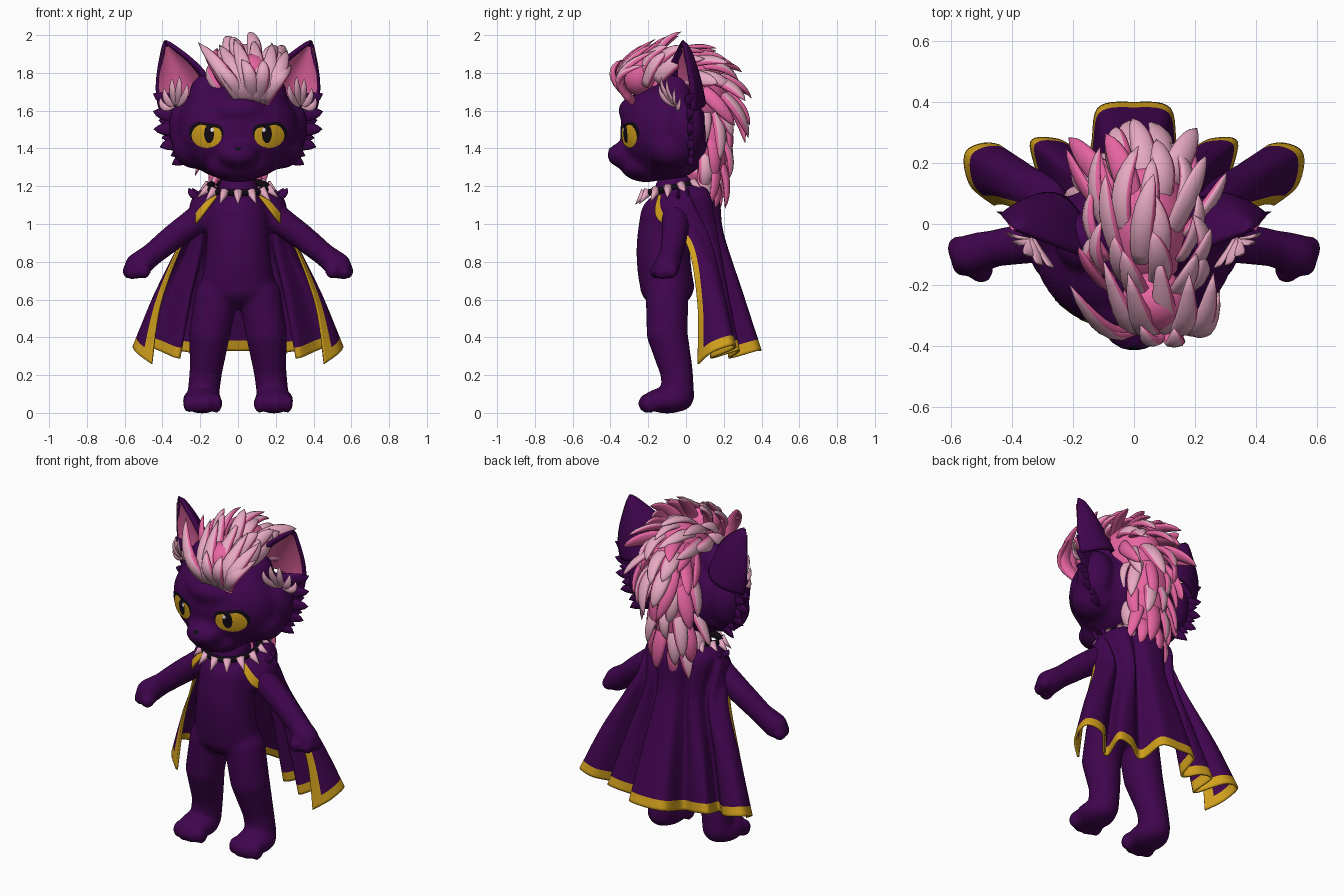
import bpy, bmesh, math, random
from mathutils import Vector, Matrix
from mathutils.bvhtree import BVHTree

random.seed(7)
cube = bpy.data.objects.get("Cube")
if cube:
    bpy.data.objects.remove(cube)


def material(name, *rgb):
    m = bpy.data.materials.new(name)
    m.use_nodes = True
    m.diffuse_color = (*rgb, 1)
    m.node_tree.nodes["Principled BSDF"].inputs["Base Color"].default_value = (*rgb, 1)
    return m


PURPLE = material("purple fur", .05, .0015, .075)
GOLD = material("gold", .64, .35, .012)
LIGHT = material("light pink", .8, .4, .54)
HOT = material("hot pink", .8, .13, .36)
BLACK = material("black", .006, .003, .008)
WHITE = material("white", .9, .9, .9)


def build(name, bm, *mats):
    bmesh.ops.recalc_face_normals(bm, faces=bm.faces)
    for f in bm.faces:
        f.smooth = True
    me = bpy.data.meshes.new(name)
    bm.to_mesh(me)
    bm.free()
    for m in mats:
        me.materials.append(m)
    ob = bpy.data.objects.new(name, me)
    bpy.context.collection.objects.link(ob)
    return ob


def blob(bm, loc, size):
    bmesh.ops.create_icosphere(bm, subdivisions=3, radius=1,
                               matrix=Matrix.LocRotScale(Vector(loc), None, Vector(size)))


def limb(bm, side, *pts):
    # chain of spheres (x, y, z, radius), fused later by the remesh
    for a, b in zip(pts, pts[1:]):
        for i in range(7):
            p = Vector(a).lerp(Vector(b), i / 6)
            blob(bm, (p.x * side, p.y, p.z), [p.w] * 3)


def fuse(ob, voxel, rounds):
    r = ob.modifiers.new("Fuse", 'REMESH')
    r.mode, r.voxel_size, r.use_smooth_shade = 'VOXEL', voxel, True
    s = ob.modifiers.new("Soften", 'SMOOTH')
    s.factor, s.iterations = .5, rounds


def mirror(ob):
    ob.modifiers.new("Mirror", 'MIRROR')


def lock(bm, p0, p1, p2, r, n, hot=False, flat=.5):
    # tapered, flattened tuft along a quadratic curve, second colour on its underside and one rim
    p0, p1, p2, n = map(Vector, (p0, p1, p2, n))
    rings = []
    for i in range(10):
        t = i / 9
        c = p0 * (1 - t) ** 2 + p1 * 2 * t * (1 - t) + p2 * t * t
        tan = ((p1 - p0) * (1 - t) + (p2 - p1) * t).normalized()
        side = tan.cross(n).normalized()
        up = side.cross(tan)
        w = r * (.55 + 1.3 * t) * (1 - t) ** .75 + .001
        rings.append([bm.verts.new(c + side * w * math.cos(k * math.pi / 4)
                                   + up * w * flat * math.sin(k * math.pi / 4)) for k in range(8)])
    for a, b in zip(rings, rings[1:]):
        for k in range(8):
            f = bm.faces.new((a[k], a[k - 7], b[k - 7], b[k]))
            f.material_index = int(hot or k not in (1, 2, 3))
    bm.faces.new(rings[0])
    bm.faces.new(rings[-1])


def sheet(fn, nu, nv, rule=lambda i, j: 0):
    bm = bmesh.new()
    g = [[bm.verts.new(fn(i / nu, j / nv)) for i in range(nu + 1)] for j in range(nv + 1)]
    for j in range(nv):
        for i in range(nu):
            f = bm.faces.new((g[j][i], g[j][i + 1], g[j + 1][i + 1], g[j + 1][i]))
            f.material_index = rule(i, j)
    return bm


def spline(pts, t):
    n = len(pts) - 1
    i = min(int(t * n), n - 1)
    f = t * n - i
    a, b, c, d = (pts[max(0, min(n, i + k))] for k in (-1, 0, 1, 2))
    return b + (c - a) * f / 2 + (a * 2 - b * 5 + c * 4 - d) * f * f / 2 + (b * 3 - a - c * 3 + d) * f ** 3 / 2


# Body with arms, legs, fingers and toes
bm = bmesh.new()
for i in range(9):
    t = i / 8
    blob(bm, (0, -.1 - .02 * math.sin(math.pi * t), 1.03 - .36 * t), (.165 + .035 * t * t, .145, .14 - .02 * t))
blob(bm, (0, -.06, 1.17), (.11, .11, .11))
for s in (1, -1):
    limb(bm, s, (.15, -.05, 1.07, .08), (.33, -.06, .94, .07), (.46, -.08, .835, .062), (.53, -.1, .78, .07))
    for x, y, z in ((.575, -.08, .75), (.56, -.13, .745), (.5, -.155, .75)):
        blob(bm, (x * s, y, z), (.04, .042, .042))
    limb(bm, s, (.115, -.1, .62, .115), (.15, -.1, .42, .11), (.17, -.05, .22, .088), (.185, -.04, .09, .085))
    blob(bm, (.19 * s, -.1, .066), (.105, .13, .07))
    for k in range(4):
        blob(bm, ((.115 + .048 * k) * s, -.19 - .02 * (k in (1, 2)), .05), (.034, .045, .052))
fuse(build("body", bm, PURPLE), .014, 8)

# Head with muzzle, brow, cheeks and ear roots
bm = bmesh.new()
blob(bm, (0, -.1, 1.495), (.325, .25, .27))
blob(bm, (0, -.31, 1.365), (.11, .11, .075))
blob(bm, (0, -.21, 1.31), (.17, .14, .09))
blob(bm, (0, -.23, 1.6), (.17, .13, .09))
for s in (1, -1):
    blob(bm, (.22 * s, -.07, 1.41), (.13, .14, .12))
    blob(bm, (.27 * s, -.01, 1.51), (.1, .11, .16))
    blob(bm, (.15 * s, -.06, 1.69), (.11, .1, .11))
head = build("head", bm, PURPLE)
fuse(head, .014, 14)

# Face details laid on the head as thin plates
bpy.context.view_layer.update()
surface = BVHTree.FromObject(head, bpy.context.evaluated_depsgraph_get())


def plate(name, mat, lift, cx, cz, rx, rz, slant=0, cut=1):
    # rounded patch, its top cut flat at a slant
    def point(u, v):
        a = u * math.tau
        x = rx * math.cos(a)
        z = min(rz * math.sin(a), rz * cut + slant * x)
        hit = surface.ray_cast(Vector((cx + x * v, -2, cz + z * v)), Vector((0, 1, 0)))[0]
        return (hit or Vector((cx, -.3, cz))) + Vector((cx, -1, 0)).normalized() * lift
    bm = sheet(point, 32, 8)
    bmesh.ops.remove_doubles(bm, verts=bm.verts, dist=.0001)
    return build(name, bm, mat)


for args in (("eyelid", BLACK, .003, .168, 1.484, .092, .066, .15, .8),
             ("iris", GOLD, .005, .165, 1.468, .08, .065, .2, .8),
             ("pupil", BLACK, .007, .152, 1.477, .026, .049),
             ("eye_glint", WHITE, .009, .136, 1.498, .009, .011)):
    mirror(plate(*args))
plate("nose", BLACK, .004, 0, 1.398, .018, .01)

# Ears: cupped shells with pink lining and tufts
axis, across, back = Vector((.115, .02, .31)), Vector((.14, .07, -.06)), Vector((-.25, .97, 0))


def ear(u, v, lift=0):
    w = max(1 - v, 0) ** .75 * (1 + .2 * math.sin(math.pi * v))
    return (Vector((.27, -.04, 1.655)) + axis * v + across * u * w
            + back * (.13 * (1 - u * u) * max(1 - v, 0) ** .6 - lift))


shell = build("ear", sheet(lambda u, v: ear(u * 2 - 1, v), 16, 16), PURPLE)
shell.modifiers.new("Thickness", 'SOLIDIFY').thickness = .02
shell.modifiers["Thickness"].offset = 0
mirror(shell)
mirror(build("ear_lining", sheet(lambda u, v: ear(u * 1.6 - .7, v * .92, .018), 12, 12), HOT))
bm = bmesh.new()
for x, y, z in ((.27, -.14, 1.74), (.31, -.13, 1.78), (.35, -.1, 1.77), (.39, -.06, 1.72), (.41, -.03, 1.67)):
    lock(bm, (.3 + x * .1, -.05, 1.63), (x, y - .01, z - .08), (x, y, z), .026, (.4, -.9, 0), flat=.35)
mirror(build("ear_tuft", bm, LIGHT))

# Fur points on cheeks and shoulders
bm = bmesh.new()
for k in range(9):
    z = 1.69 - .047 * k
    reach = .45 - .03 * (k % 2) - .004 * max(0, k - 3) ** 2
    low = .055 - .014 * k
    lock(bm, (.2, -.01, z - low), (reach - .09, .01, z - low), (reach, .04, z), .055, (.4, -1, 0), flat=.35)
for x, y in ((.19, -.04), (.17, .01)):
    lock(bm, (x, y, 1.13), (x + .06, y, 1.15), (x + .07, y, 1.19), .025, (0, -1, 0))
mirror(build("fur_points", bm, PURPLE))

# Hair: inner mass, crest locks and swept forelock
bm = bmesh.new()
blob(bm, (.04, 0, 1.68), (.15, .22, .22))
blob(bm, (.01, .13, 1.46), (.13, .1, .24))
blob(bm, (.07, -.25, 1.79), (.11, .1, .11))
build("hair_mass", bm, HOT)
crest = [Vector((0, y, z)) for y, z in ((-.27, 1.78), (-.2, 1.85), (-.08, 1.88), (.04, 1.87), (.15, 1.81),
                                        (.22, 1.69), (.21, 1.54), (.2, 1.4), (.17, 1.26))]
bm = bmesh.new()
ROWS = 11
for i in range(ROWS):
    t = i / (ROWS - 1)
    c = spline(crest, t)
    flow = (spline(crest, min(1, t + .02)) - spline(crest, max(0, t - .02))).normalized()
    out = Vector((0, -flow.z, flow.y))
    if out.dot(c - Vector((0, -.02, 1.62))) < 0:
        out.negate()
    for k in range(5):
        a = (k - 2) * .6 + random.uniform(-.15, .15) + (.15 if i % 2 else -.15)
        width = .18 - .07 * t
        n = out * math.cos(a) + Vector((math.sin(a), 0, 0))
        root = c - out * (1 - math.cos(a)) * .13 + Vector((.05 * (1 - t) + width * math.sin(a), 0, 0)) - n * .03
        reach = random.uniform(.22, .32) - .07 * t
        drift = Vector((random.uniform(-.07, .07), 0, -.03))
        lock(bm, root, root + n * .1 + flow * reach * .5,
             root + n * random.uniform(.04, .1) + flow * reach + drift,
             random.uniform(.045, .065), n, random.random() < .1 + .5 * t * t, .45)
for x, y, z, r in ((-.21, -.2, 1.96, .055), (-.17, -.26, 1.88, .045), (-.1, -.12, 1.95, .06), (-.02, -.16, 1.98, .065),
                   (.08, -.1, 1.98, .065), (.02, -.33, 1.87, .05), (.13, -.34, 1.87, .05), (.18, -.16, 1.96, .06),
                   (.26, -.16, 1.92, .06), (.28, -.22, 1.84, .045)):
    start = Vector((.08 + (x - .05) * .25, -.28, 1.65))
    lock(bm, start, (.07 + x * .6, -.46, 1.8), (x, y, z), r, (x * .5, -1, .3))
build("hair_locks", bm, LIGHT, HOT)

# Spiked collar, tilted down at the front
tilt = Matrix.Translation((0, -.06, 1.195)) @ Matrix.Rotation(.2, 4, 'X')
bpy.ops.mesh.primitive_torus_add(major_radius=.155, minor_radius=.018, major_segments=40, minor_segments=10)
collar = bpy.context.object
collar.name = "collar"
collar.matrix_world = tilt
collar.data.materials.append(BLACK)
bpy.ops.object.shade_smooth()
bm = bmesh.new()
for k in range(14):
    m = tilt @ Matrix.Rotation(k * math.tau / 14, 4, 'Z') @ Matrix.Translation((0, -.19, -.022))
    m = m @ Matrix.Rotation(math.radians(130), 4, 'X')
    bmesh.ops.create_cone(bm, cap_ends=True, segments=12, radius1=.027, radius2=.001, depth=.085, matrix=m)
build("collar_spikes", bm, LIGHT)

# Cape: folded cloth from neck ring to wavy hem, gold trim on the edges
folds = ((0, .2, 0, .4, .33), (.06, .19, .12, .38, .33), (.1, .14, .15, .24, .29), (.14, .17, .25, .28, .32),
         (.18, .14, .34, .27, .33), (.2, .09, .32, .14, .29), (.25, .13, .44, .26, .34),
         (.285, .1, .55, .24, .36), (.31, .06, .54, .13, .32), (.3, .0, .46, .06, .26))
half = []
for k, (mx, my, bx, by, bz) in enumerate(folds):
    q = k / 9
    a = q * 2.4
    ring = Vector((.17 * math.sin(a), -.04 + .15 * math.cos(a), 1.22 - .07 * q * q))
    waist = Vector((mx, my, .95 - .05 * q))
    hem = Vector((bx, by, bz))
    shoulder = (ring + waist) / 2 + Vector((.04 * math.sin(a) - .03 * q ** 4, .02 - .1 * q * q,
                                            .05 + .04 * math.sin(a) - .07 * q ** 4))
    flare = (waist + hem) / 2 + Vector((.035, .03, 0)) * q ** 4
    half.append((ring, shoulder, waist, flare, hem))
flip = Vector((-1, 1, 1))
columns = [[p * flip for p in col] for col in half[:0:-1]] + half
rows = list(zip(*columns))
NU, NV, TRIM = 126, 48, 4
cape = build("cape", sheet(lambda u, v: spline([spline(r, u) for r in rows], v), NU, NV,
                           lambda i, j: int(j >= NV - 3 or i < TRIM or i >= NU - TRIM)), PURPLE, GOLD)
cape.modifiers.new("Thickness", 'SOLIDIFY').thickness = .012
